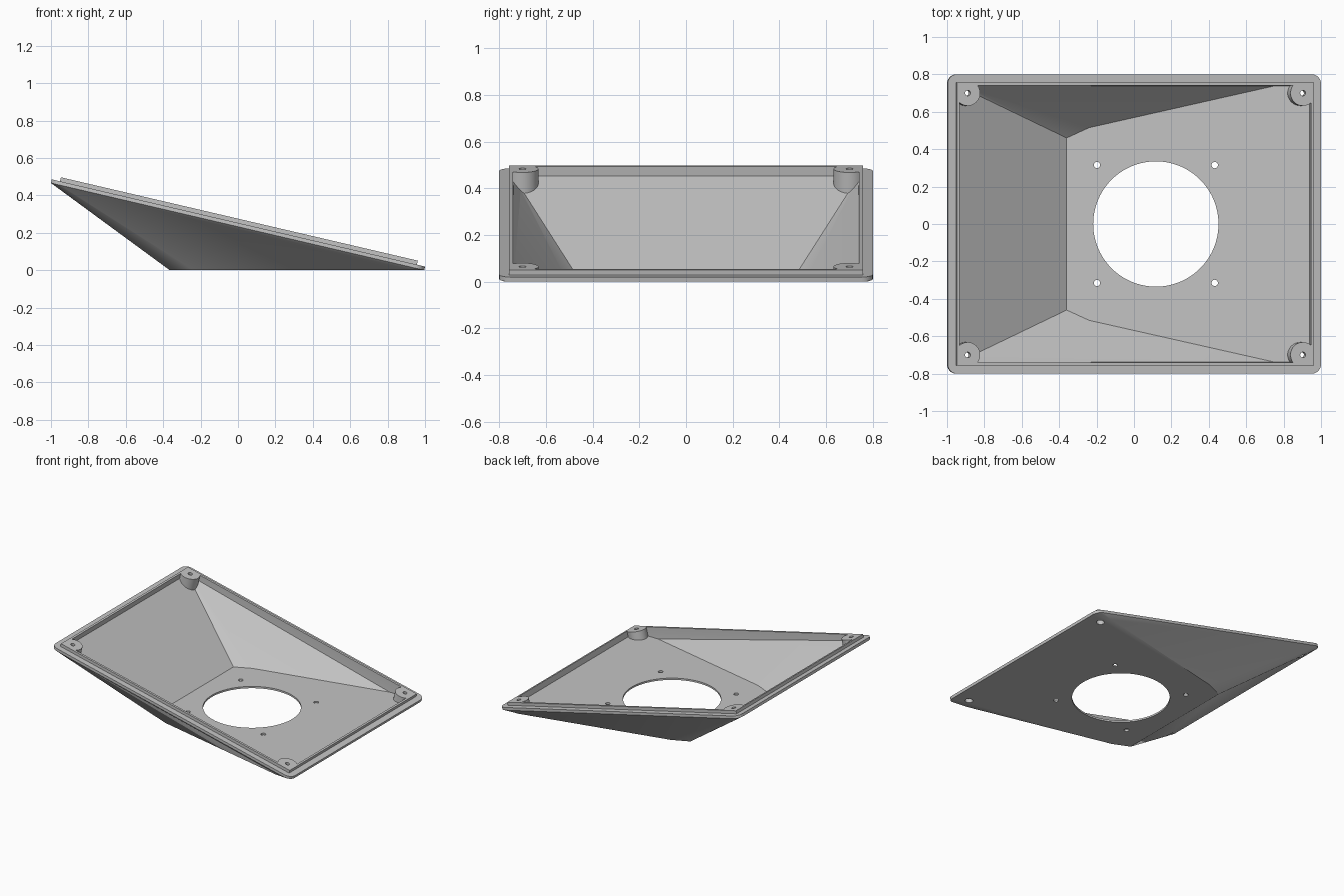
import bpy, bmesh, math
from mathutils import Matrix, Vector

if "Cube" in bpy.data.objects:
    bpy.data.objects.remove(bpy.data.objects["Cube"])

# Tilted frame of the rim: origin at the centre of the rim underside
TILT = math.atan(0.2335)
HALF_L, HALF_W = 1.0246, 0.80
RIM_T, LIP_TOP = 0.020, 0.042
FRAME = Matrix.Translation((-0.0023, 0, HALF_L * math.sin(TILT))) @ Matrix.Rotation(TILT, 4, 'Y')

grey = bpy.data.materials.new("grey plastic")
grey.diffuse_color = (0.55, 0.55, 0.55, 1)
grey.use_nodes = True
grey.node_tree.nodes["Principled BSDF"].inputs["Base Color"].default_value = grey.diffuse_color


def make(name, bm):
    bmesh.ops.recalc_face_normals(bm, faces=bm.faces)
    me = bpy.data.meshes.new(name)
    bm.to_mesh(me)
    bm.free()
    me.materials.append(grey)
    ob = bpy.data.objects.new(name, me)
    bpy.context.collection.objects.link(ob)
    return ob


def hull(name, points):
    bm = bmesh.new()
    for p in points:
        bm.verts.new(p)
    res = bmesh.ops.convex_hull(bm, input=bm.verts)
    junk = {g for g in res["geom_interior"] + res["geom_unused"] if isinstance(g, bmesh.types.BMVert)}
    bmesh.ops.delete(bm, geom=list(junk), context='VERTS')
    bmesh.ops.dissolve_limit(bm, angle_limit=0.003, verts=bm.verts, edges=bm.edges)
    return make(name, bm)


def outline(hx, hy, z, r=0.0, steps=6):
    """Rounded rectangle in the tilted frame."""
    pts = []
    for k, (sx, sy) in enumerate([(1, 1), (-1, 1), (-1, -1), (1, -1)]):
        for i in range(steps + 1 if r else 1):
            a = math.pi / 2 * (k + i / steps)
            pts.append(FRAME @ Vector((sx * (hx - r) + r * math.cos(a),
                                       sy * (hy - r) + r * math.sin(a), z)))
    return pts


def cylinders(name, centres, r, z0, z1, frame, seg=32):
    bm = bmesh.new()
    for x, y in centres:
        m = frame @ Matrix.Translation((x, y, (z0 + z1) / 2))
        bmesh.ops.create_cone(bm, cap_ends=True, segments=seg, radius1=r, radius2=r,
                              depth=z1 - z0, matrix=m)
    return make(name, bm)


def combine(target, other, op):
    mod = target.modifiers.new(op, 'BOOLEAN')
    mod.operation, mod.object, mod.solver = op, other, 'EXACT'
    bpy.context.view_layer.objects.active = target
    bpy.ops.object.modifier_apply(modifier=mod.name)
    bpy.data.objects.remove(other, do_unlink=True)


def both_sides(points):
    return [Vector((x, s * y, z)) for x, y, z in points for s in (1, -1)]


# Outer body: rounded rim slab tapering down to the flat base
body = hull("sloped_housing",
            outline(HALF_L, HALF_W, 0, 0.05) + outline(HALF_L, HALF_W, RIM_T, 0.05)
            + both_sides([(-0.365, 0.47, 0), (-0.24, 0.525, 0), (0.85, 0.775, 0)]))

# Raised lip set in from the rim edge
lip = hull("lip", outline(0.98, 0.757, 0.005) + outline(0.98, 0.757, LIP_TOP))
combine(body, lip, 'UNION')

# Cavity, with the corner screw bosses left standing in it
FLOOR = 0.0136
corners = [(sx * 0.92, sy * 0.70) for sx in (1, -1) for sy in (1, -1)]
cavity = hull("cavity",
              outline(0.965, 0.74, 0) + outline(0.965, 0.74, 0.07)
              + both_sides([(-0.36, 0.46, FLOOR), (-0.24, 0.515, FLOOR), (0.75, 0.738, FLOOR)]))
bosses = cylinders("bosses", corners, 0.068, -0.2, LIP_TOP, FRAME, 48)
combine(cavity, bosses, 'DIFFERENCE')
combine(body, cavity, 'DIFFERENCE')

# Screw holes through the bosses, with wider recesses from below
combine(body, cylinders("screw_holes", corners, 0.015, -0.2, 0.1, FRAME, 24), 'DIFFERENCE')
combine(body, cylinders("screw_recesses", corners, 0.027, -0.2, 0.0, FRAME, 24), 'DIFFERENCE')

# Round opening in the base and its four mounting holes
level = Matrix.Identity(4)
mounts = [(0.117 + sx * 0.315, sy * 0.315) for sx in (1, -1) for sy in (1, -1)]
combine(body, cylinders("round_opening", [(0.117, 0)], 0.335, -0.1, 0.1, level, 96), 'DIFFERENCE')
combine(body, cylinders("mount_holes", mounts, 0.017, -0.1, 0.1, level, 24), 'DIFFERENCE')

# Smooth round walls, keep edges crisp
bpy.ops.object.select_all(action='DESELECT')
body.select_set(True)
bpy.context.view_layer.objects.active = body
bpy.ops.object.shade_smooth_by_angle(angle=math.radians(25))
